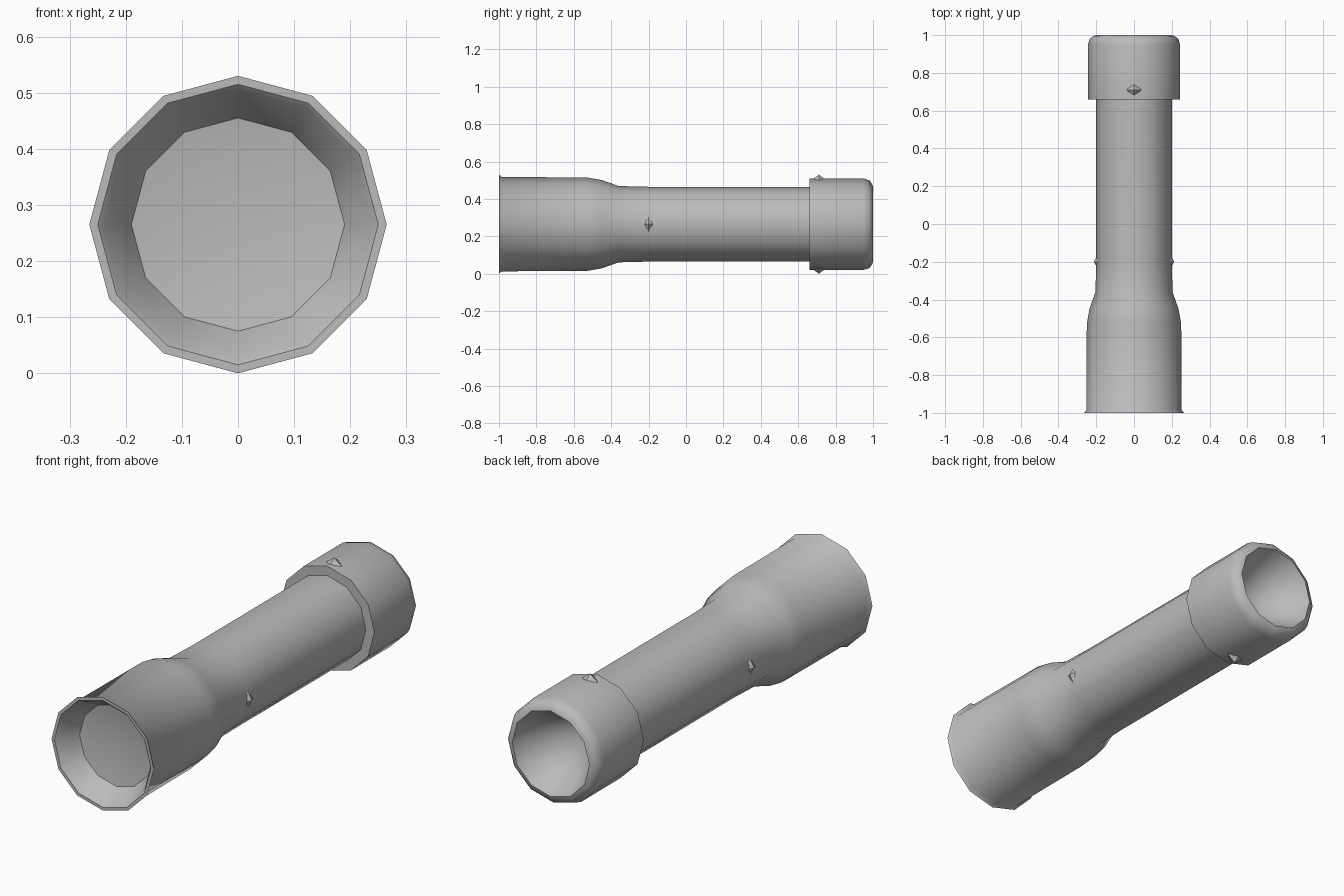
import bpy, bmesh, math
from mathutils import Matrix, Vector

if "Cube" in bpy.data.objects:
    bpy.data.objects.remove(bpy.data.objects["Cube"], do_unlink=True)

SIDES = 12
AXIS_Z = 0.265

steel = bpy.data.materials.new("grey steel")
steel.use_nodes = True
steel.diffuse_color = (0.5, 0.5, 0.5, 1)
steel.node_tree.nodes["Principled BSDF"].inputs["Base Color"].default_value = (0.5, 0.5, 0.5, 1)


def finish(name, bm, angle):
    bmesh.ops.recalc_face_normals(bm, faces=bm.faces)
    mesh = bpy.data.meshes.new(name)
    bm.to_mesh(mesh)
    bm.free()
    mesh.materials.append(steel)
    obj = bpy.data.objects.new(name, mesh)
    bpy.context.collection.objects.link(obj)
    bpy.ops.object.select_all(action="DESELECT")
    obj.select_set(True)
    bpy.context.view_layer.objects.active = obj
    bpy.ops.object.shade_smooth_by_angle(angle=math.radians(angle))
    return obj


def lathe(name, profile):
    """Spin (y, radius) points about the long axis; zero radius closes to a point."""
    bm = bmesh.new()
    rings = []
    for y, r in profile:
        count = SIDES if r else 1
        rings.append([bm.verts.new((r * math.cos(math.tau * i / SIDES), y,
                                    AXIS_Z + r * math.sin(math.tau * i / SIDES)))
                      for i in range(count)])
    for a, b in zip(rings, rings[1:]):
        for i in range(SIDES):
            j = (i + 1) % SIDES
            corners = [a[i % len(a)], a[j % len(a)], b[j % len(b)], b[i % len(b)]]
            bm.faces.new(list(dict.fromkeys(corners)))
    return finish(name, bm, 40)


def nub(name, y, angle, inner, outer, width):
    """Small pyramid standing out from the wall."""
    bm = bmesh.new()
    direction = Vector((math.cos(angle), 0, math.sin(angle)))
    place = (Matrix.Translation(Vector((0, y, AXIS_Z)) + direction * (inner + outer) / 2)
             @ direction.to_track_quat("Z", "Y").to_matrix().to_4x4())
    bmesh.ops.create_cone(bm, cap_ends=True, segments=4, radius1=width, radius2=0,
                          depth=outer - inner, matrix=place)
    return finish(name, bm, 20)


# Wide front socket with a shallow recess, tapering into the shaft
lathe("socket_and_shaft", [
    (-0.87, 0), (-0.9, 0.19), (-0.99, 0.24), (-1.0, 0.25),
    (-1.0, 0.265), (-0.985, 0.252), (-0.53, 0.25), (-0.45, 0.236),
    (-0.36, 0.204), (-0.2, 0.2), (0.67, 0.2), (0.67, 0)])

# Stepped collar at the back with a conical hole
lathe("back_collar", [
    (0.66, 0), (0.66, 0.244), (0.95, 0.244), (0.98, 0.235),
    (0.995, 0.215), (1.0, 0.2), (0.97, 0.188), (0.7, 0)])

# Small raised points on the collar and shaft
for side, angle in (("top", math.pi / 2), ("bottom", -math.pi / 2)):
    nub("collar_nub_" + side, 0.71, angle, 0.235, 0.265, 0.04)
for side, angle in (("left", 0), ("right", math.pi)):
    nub("shaft_nub_" + side, -0.2, angle, 0.19, 0.213, 0.04)
